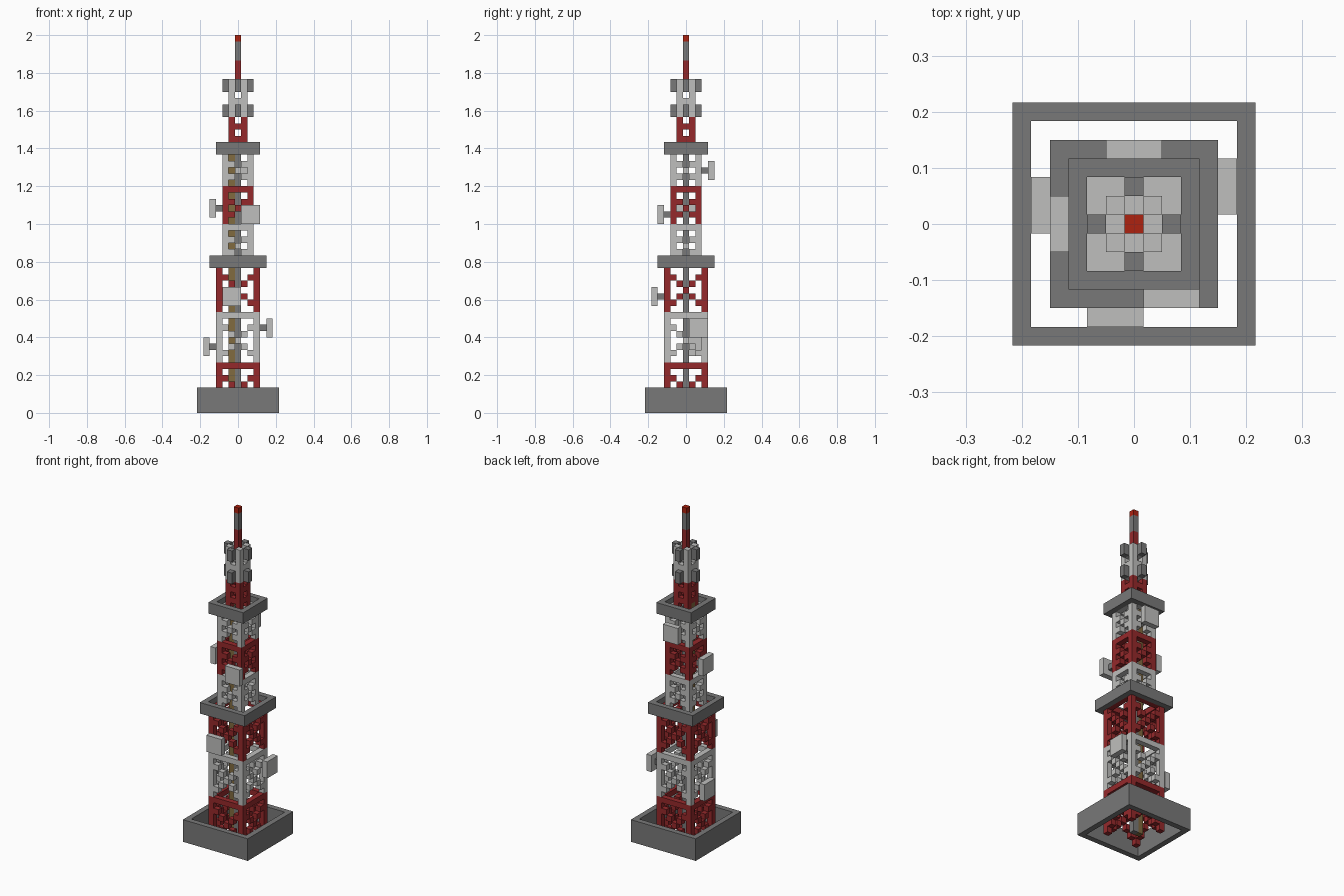
import bpy
import bmesh
from mathutils import Matrix

U = 1 / 30  # edge length of one building block

default = bpy.data.objects.get("Cube")
if default:
    bpy.data.objects.remove(default, do_unlink=True)


def make_material(name, r, g, b):
    mat = bpy.data.materials.new(name)
    mat.use_nodes = True
    mat.diffuse_color = (r, g, b, 1)
    mat.node_tree.nodes["Principled BSDF"].inputs["Base Color"].default_value = (r, g, b, 1)
    return mat


GRAY = make_material("dark gray", 0.19, 0.19, 0.19)
PALE = make_material("pale gray", 0.52, 0.52, 0.51)
RED = make_material("tower red", 0.30, 0.022, 0.024)
LAMP = make_material("lamp red", 0.42, 0.016, 0.005)
BROWN = make_material("ladder brown", 0.22, 0.145, 0.05)


def build(name, boxes, mat):
    """One object from boxes given as inclusive block ranges (x0, x1, y0, y1, z0, z1)."""
    bm = bmesh.new()
    for x0, x1, y0, y1, z0, z1 in boxes:
        centre = ((x0 + x1) / 2 * U, (y0 + y1) / 2 * U, (z0 + z1 + 1) / 2 * U)
        size = ((x1 - x0 + 1) * U, (y1 - y0 + 1) * U, (z1 - z0 + 1) * U, 1)
        bmesh.ops.create_cube(bm, size=1, matrix=Matrix.Translation(centre) @ Matrix.Diagonal(size))
    mesh = bpy.data.meshes.new(name)
    bm.to_mesh(mesh)
    bm.free()
    mesh.materials.append(mat)
    obj = bpy.data.objects.new(name, mesh)
    bpy.context.collection.objects.link(obj)


def ring(h, z0, z1):
    """Square frame, one block thick, h blocks from the axis."""
    return [(-h, h, s * h, s * h, z0, z1) for s in (-1, 1)] + \
           [(s * h, s * h, 1 - h, h - 1, z0, z1) for s in (-1, 1)]


def posts(h, z0, z1):
    return [(a, a, b, b, z0, z1) for a in (-h, h) for b in (-h, h)]


def on_faces(h, i, z0, z1):
    """The same block on all four sides, i blocks along the side."""
    return [(i, i, s * h, s * h, z0, z1) for s in (-1, 1)] + \
           [(s * h, s * h, i, i, z0, z1) for s in (-1, 1)]


def cross_bay(name, h, z0, mat):
    """Four posts, a stepped cross on each side and a ring beam on top."""
    mid, top = z0 + h, z0 + 2 * h + 1
    boxes = posts(h, z0, top - 1) + ring(h, top, top)
    for i in range(1 - h, h):
        for z in {mid + i, mid - i}:
            boxes += on_faces(h, i, z, z)
    build(name, boxes, mat)


# Base wall and platforms
build("base_wall", ring(6, 0, 3), GRAY)
build("lower_platform", ring(4, 23, 24), GRAY)
build("upper_platform", ring(3, 41, 42), GRAY)

# Lattice tower in alternating colours
for n, mat in enumerate((RED, PALE, RED)):
    cross_bay(f"lower_bay_{n + 1}", 3, 8 * n, mat)
for n, mat in enumerate((PALE, RED, PALE)):
    cross_bay(f"middle_bay_{n + 1}", 2, 24 + 6 * n, mat)
for name, z0, z1, mat in (("top_bay_red", 42, 46, RED), ("top_bay_pale", 47, 52, PALE)):
    rungs = [b for z in range(z0, z1 + 1) if z % 2 for b in on_faces(1, 0, z, z)]
    build(name, posts(1, z0, z1) + rungs, mat)

# Core shaft and ladder
build("core_shaft", [(0, 0, 0, 0, 0, 41)], GRAY)
build("ladder", [(-1, -1, 0, 0, 0, 42)], BROWN)

# Mast
build("mast_lower", [(0, 0, 0, 0, 51, 55)], RED)
build("mast_upper", [(0, 0, 0, 0, 56, 58)], GRAY)
build("mast_lamp", [(0, 0, 0, 0, 59, 59)], LAMP)

# Small antennas around the top bay
build("top_antennas", on_faces(2, 0, 47, 48) + on_faces(2, 0, 51, 52), GRAY)

# Panel antennas: axis, side, panel distance, offset along the side, height of centre
panels = {
    "right_low": ("x", -1, 5, 1, 10),
    "left_low": ("x", 1, 5, 2, 13),
    "front_low": ("y", -1, 5, -1, 18),
    "right_high": ("x", -1, 4, 0, 32),
    "front_high": ("y", -1, 4, 2, 31),
    "back_high": ("y", 1, 4, 0, 38),
}
for name, (axis, side, dist, off, z) in panels.items():
    for part, d, r, mat in (("panel", dist, 1, PALE), ("arm", dist - 1, 0, GRAY)):
        out, along = (side * d, side * d), (off - r, off + r)
        flat = out + along if axis == "x" else along + out
        build(f"{name}_{part}", [flat + (z - r, z + r)], mat)
